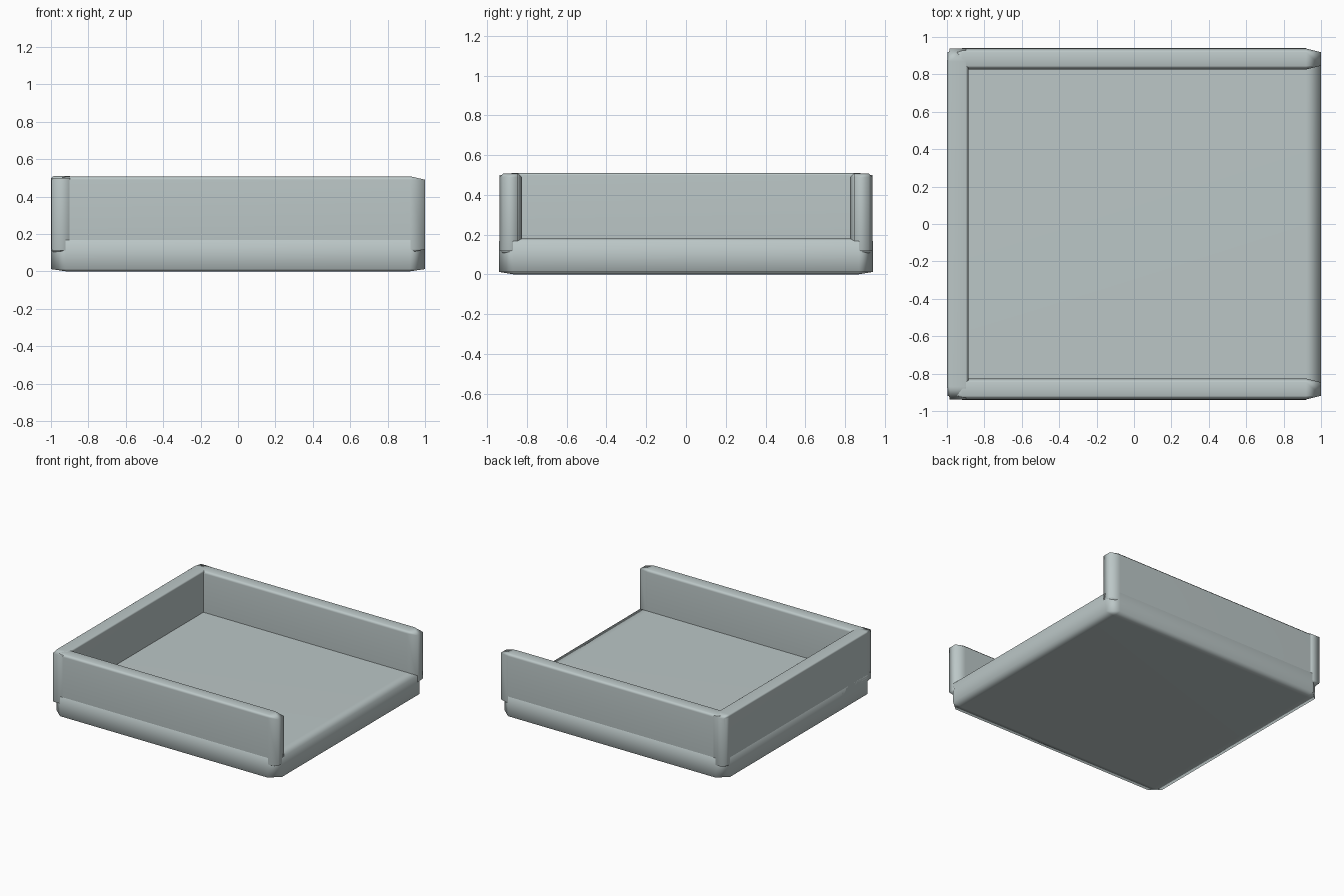
import bpy
import bmesh

cube = bpy.data.objects.get("Cube")
if cube:
    bpy.data.objects.remove(cube, do_unlink=True)

# One painted colour for the whole tray
grey = bpy.data.materials.new("pale_grey_green")
grey.use_nodes = True
colour = (0.50, 0.57, 0.57, 1.0)
grey.diffuse_color = colour
grey.node_tree.nodes["Principled BSDF"].inputs["Base Color"].default_value = colour


def chamfered_box(name, low, high, chamfer):
    """Box between two corners, with its own chamfer depth along each axis."""
    bm = bmesh.new()
    bmesh.ops.create_cube(bm, size=2)
    bmesh.ops.bevel(bm, geom=bm.edges[:], offset=0.1, segments=1,
                    affect='EDGES', profile=0.5)
    for v in bm.verts:
        for i in range(3):
            middle = (low[i] + high[i]) / 2
            reach = (high[i] - low[i]) / 2
            if abs(v.co[i]) < 0.95:
                reach -= chamfer[i]
            v.co[i] = middle + (reach if v.co[i] > 0 else -reach)
    for f in bm.faces:
        f.smooth = True
    bmesh.ops.recalc_face_normals(bm, faces=bm.faces[:])
    mesh = bpy.data.meshes.new(name)
    bm.to_mesh(mesh)
    bm.free()
    mesh.materials.append(grey)
    obj = bpy.data.objects.new(name, mesh)
    bpy.context.collection.objects.link(obj)
    # Broad faces shade flat, narrow ones blend softly into them
    soft = obj.modifiers.new("soft_edges", 'WEIGHTED_NORMAL')
    soft.mode = 'FACE_AREA'
    return obj


# Floor slab
chamfered_box("base", (-1, -0.94, 0), (1, 0.94, 0.18), (0.08, 0.07, 0.012))

# Matching walls on the two long sides
for name, side in (("front_wall", -1), ("rear_wall", 1)):
    outer, inner = side * 0.938, side * 0.826
    chamfered_box(name, (-0.998, min(outer, inner), 0.1),
                  (1, max(outer, inner), 0.508), (0.08, 0.02, 0.018))

# Closed end wall; the opposite end stays open
chamfered_box("end_wall", (-1, -0.939, 0.1), (-0.885, 0.939, 0.51),
              (0.015, 0.07, 0.012))
